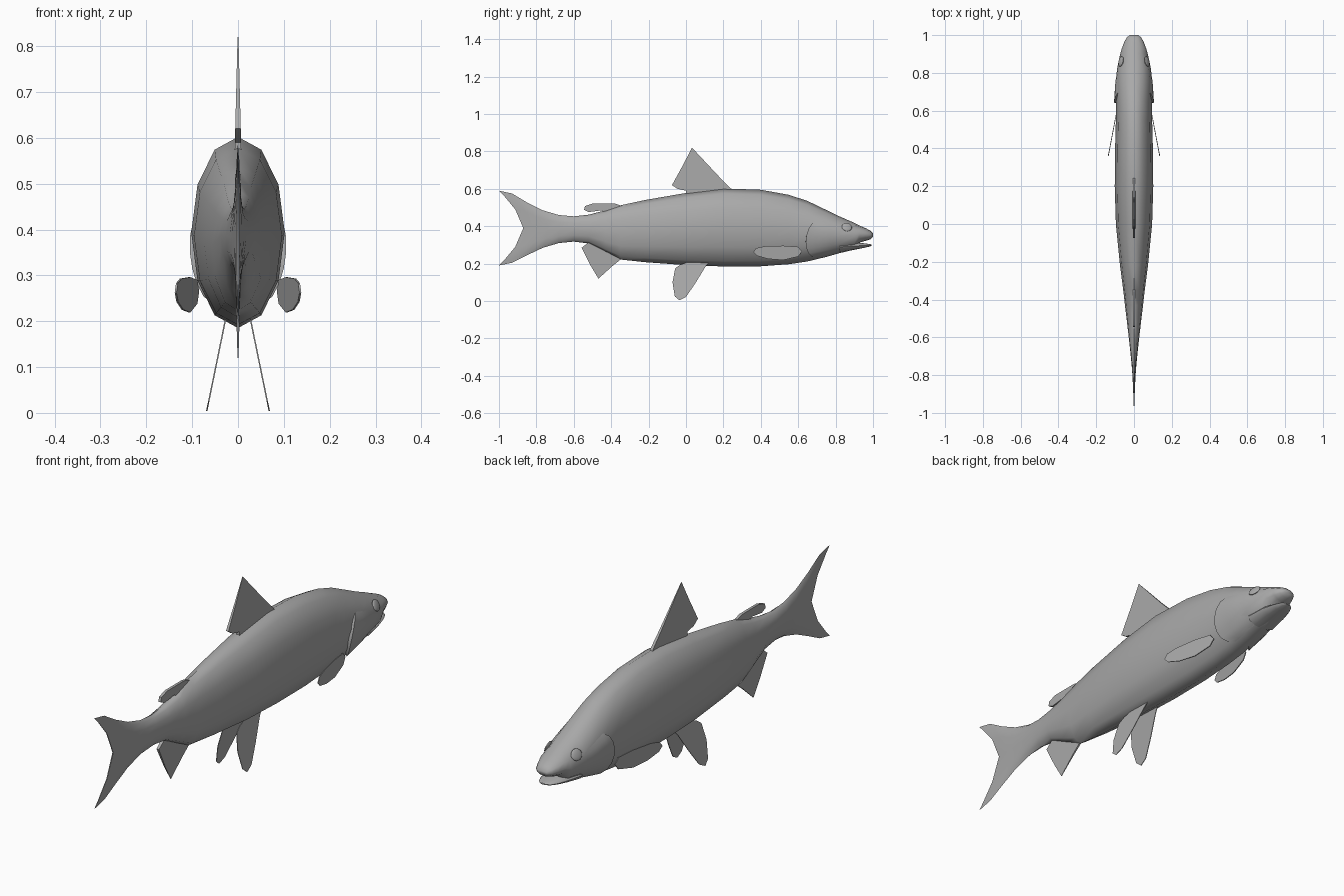
import bpy, bmesh, math
from mathutils import Vector

if "Cube" in bpy.data.objects:
    bpy.data.objects.remove(bpy.data.objects["Cube"])

grey = bpy.data.materials.new("plain grey")
grey.diffuse_color = (0.4, 0.4, 0.4, 1)
grey.use_nodes = True
grey.node_tree.nodes["Principled BSDF"].inputs["Base Color"].default_value = grey.diffuse_color
SIDES = 12


def make(name, verts, faces, angle=180):
    me = bpy.data.meshes.new(name)
    me.from_pydata(verts, [], faces)
    me.materials.append(grey)
    bm = bmesh.new()
    bm.from_mesh(me)
    bmesh.ops.recalc_face_normals(bm, faces=bm.faces)
    bm.to_mesh(me)
    bm.free()
    ob = bpy.data.objects.new(name, me)
    bpy.context.collection.objects.link(ob)
    bpy.ops.object.select_all(action='DESELECT')
    ob.select_set(True)
    bpy.context.view_layer.objects.active = ob
    bpy.ops.object.shade_smooth_by_angle(angle=math.radians(angle))
    return ob


def loft(name, rings, angle=180):
    """Skin elliptical rings (y, bottom, top, half width, fork sweep)."""
    verts, faces = [], []
    for y, zb, zt, w, fork in rings:
        for i in range(SIDES):
            a = 2 * math.pi * i / SIDES
            s = math.sin(a)
            verts.append((w * math.cos(a), y - fork * abs(s) ** 1.6,
                          (zb + zt) / 2 + (zt - zb) / 2 * s))
    for r in range(len(rings) - 1):
        for i in range(SIDES):
            j = (i + 1) % SIDES
            faces.append((r * SIDES + i, r * SIDES + j,
                          (r + 1) * SIDES + j, (r + 1) * SIDES + i))
    # end caps as strips from side to side
    for b in (0, (len(rings) - 1) * SIDES):
        for k in range(-2, 3):
            if abs(k) == 2:
                continue
        h = SIDES // 2
        for k in (-3, -2, -1, 0, 1, 2):
            q = [b + k % SIDES, b + (k + 1) % SIDES,
                 b + (h - k - 1) % SIDES, b + (h - k) % SIDES]
            faces.append(tuple(dict.fromkeys(q)))
    return make(name, verts, faces, angle)


def fin(name, outline, place, thick):
    """Thin plate from a (y, z) outline; place gives x, thick half thickness."""
    n = len(outline)
    verts = [(place(y, z) + s * thick(y, z), y, z) for s in (1, -1) for y, z in outline]
    faces = [tuple(range(n)), tuple(range(2 * n - 1, n - 1, -1))]
    faces += [(i, (i + 1) % n, n + (i + 1) % n, n + i) for i in range(n)]
    return make(name, verts, faces, 40)


# Body with forked tail
body = [
    (-0.87, 0.19, 0.59, 0.002, 0.13), (-0.83, 0.205, 0.575, 0.006, 0.10),
    (-0.79, 0.245, 0.527, 0.009, 0.06), (-0.74, 0.285, 0.485, 0.013, 0.025),
    (-0.68, 0.31, 0.46, 0.019, 0), (-0.60, 0.318, 0.453, 0.028, 0),
    (-0.52, 0.308, 0.462, 0.037, 0), (-0.43, 0.262, 0.485, 0.048, 0),
    (-0.35, 0.222, 0.512, 0.057, 0), (-0.22, 0.208, 0.54, 0.074, 0),
    (0.0, 0.192, 0.578, 0.096, 0), (0.2, 0.185, 0.602, 0.102, 0),
    (0.4, 0.186, 0.595, 0.1, 0), (0.55, 0.197, 0.568, 0.096, 0),
    (0.65, 0.212, 0.535, 0.095, 0), (0.75, 0.236, 0.487, 0.096, 0),
    (0.82, 0.256, 0.453, 0.09, 0), (0.90, 0.275, 0.418, 0.073, 0),
    (0.925, 0.312, 0.405, 0.066, 0), (0.96, 0.322, 0.39, 0.053, 0),
    (0.985, 0.33, 0.377, 0.04, 0), (1.0, 0.343, 0.362, 0.024, 0)]
loft("body", body, 60)

# Lower jaw
loft("lower_jaw", [
    (0.82, 0.258, 0.32, 0.07, 0), (0.90, 0.274, 0.316, 0.06, 0),
    (0.95, 0.284, 0.309, 0.045, 0), (0.98, 0.291, 0.305, 0.03, 0),
    (0.993, 0.296, 0.302, 0.012, 0)], 60)


def skin(y, a, off=0.0):
    """Point on the body side at length y and angle a."""
    for p, q in zip(body, body[1:]):
        if p[0] <= y <= q[0]:
            t = (y - p[0]) / (q[0] - p[0])
            zb, zt, w = (p[k] + t * (q[k] - p[k]) for k in (1, 2, 3))
            return Vector(((w + off) * math.cos(a), y,
                           (zb + zt) / 2 + ((zt - zb) / 2 + off) * math.sin(a)))


# Fins on the centre line
def centre(y, z):
    return 0.0


fin("dorsal_fin", [(0.25, 0.59), (0.235, 0.607), (0.18, 0.662), (0.032, 0.82),
                   (-0.02, 0.72), (-0.075, 0.62), (-0.045, 0.6), (0.0, 0.59), (0.0, 0.565)],
    centre, lambda y, z: 0.001 + max(0, 0.82 - z) * 0.025)
fin("adipose_fin", [(-0.33, 0.505), (-0.38, 0.521), (-0.5, 0.521), (-0.54, 0.508),
                    (-0.545, 0.488), (-0.52, 0.476), (-0.45, 0.485), (-0.42, 0.46)],
    centre, lambda y, z: 0.006)
fin("anal_fin", [(-0.34, 0.23), (-0.39, 0.19), (-0.468, 0.12), (-0.51, 0.19),
                 (-0.558, 0.285), (-0.52, 0.315), (-0.4, 0.3)],
    centre, lambda y, z: 0.001 + max(0, z - 0.12) * 0.03)

for side, s in (("left", -1), ("right", 1)):
    # Paired fins
    fin(side + "_pelvic_fin", [(0.13, 0.215), (0.105, 0.185), (0.05, 0.095), (0.0, 0.022),
                               (-0.035, 0.004), (-0.06, 0.025), (-0.072, 0.1),
                               (-0.058, 0.175), (-0.03, 0.195), (0.03, 0.215)],
        lambda y, z: s * (0.028 + (0.2 - z) * 0.205), lambda y, z: 0.0015)
    fin(side + "_pectoral_fin", [(0.36, 0.262), (0.375, 0.283), (0.42, 0.293), (0.52, 0.296),
                                 (0.6, 0.29), (0.62, 0.265), (0.6, 0.238), (0.52, 0.219),
                                 (0.44, 0.225), (0.38, 0.242)],
        lambda y, z: s * (0.1 + (0.55 - y) * 0.19), lambda y, z: 0.002)

    # Gill cover: raised flap with a curved free rear edge
    verts, faces, cols, rows = [], [], 9, 6
    for r in range(rows + 1):
        for c in range(cols):
            v = 2 * c / (cols - 1) - 1
            u = min(r / (rows - 1), 1)
            y = 0.82 + (0.64 + 0.06 * v * v - 0.82) * u
            off = -0.004 if r == rows else -0.002 + 0.013 * u * (1 - v ** 4)
            p = skin(y, math.radians(-20 + 48 * v), off)
            verts.append((s * p.x, p.y, p.z))
    for r in range(rows):
        for c in range(cols - 1):
            i = r * cols + c
            faces.append((i, i + 1, i + cols + 1, i + cols))
    cover = make(side + "_gill_cover", verts, faces, 50)
    if (cover.data.polygons[0].normal.x * s) < 0:
        cover.data.flip_normals()

    # Eye
    p = skin(0.86, math.radians(32))
    bpy.ops.mesh.primitive_uv_sphere_add(segments=12, ring_count=8, radius=1,
                                         location=(s * p.x, p.y, p.z),
                                         rotation=(0, -s * 0.45, s * 0.25))
    eye = bpy.context.object
    eye.name = side + "_eye"
    eye.scale = (0.008, 0.028, 0.025)
    eye.data.materials.append(grey)
    bpy.ops.object.shade_smooth()
